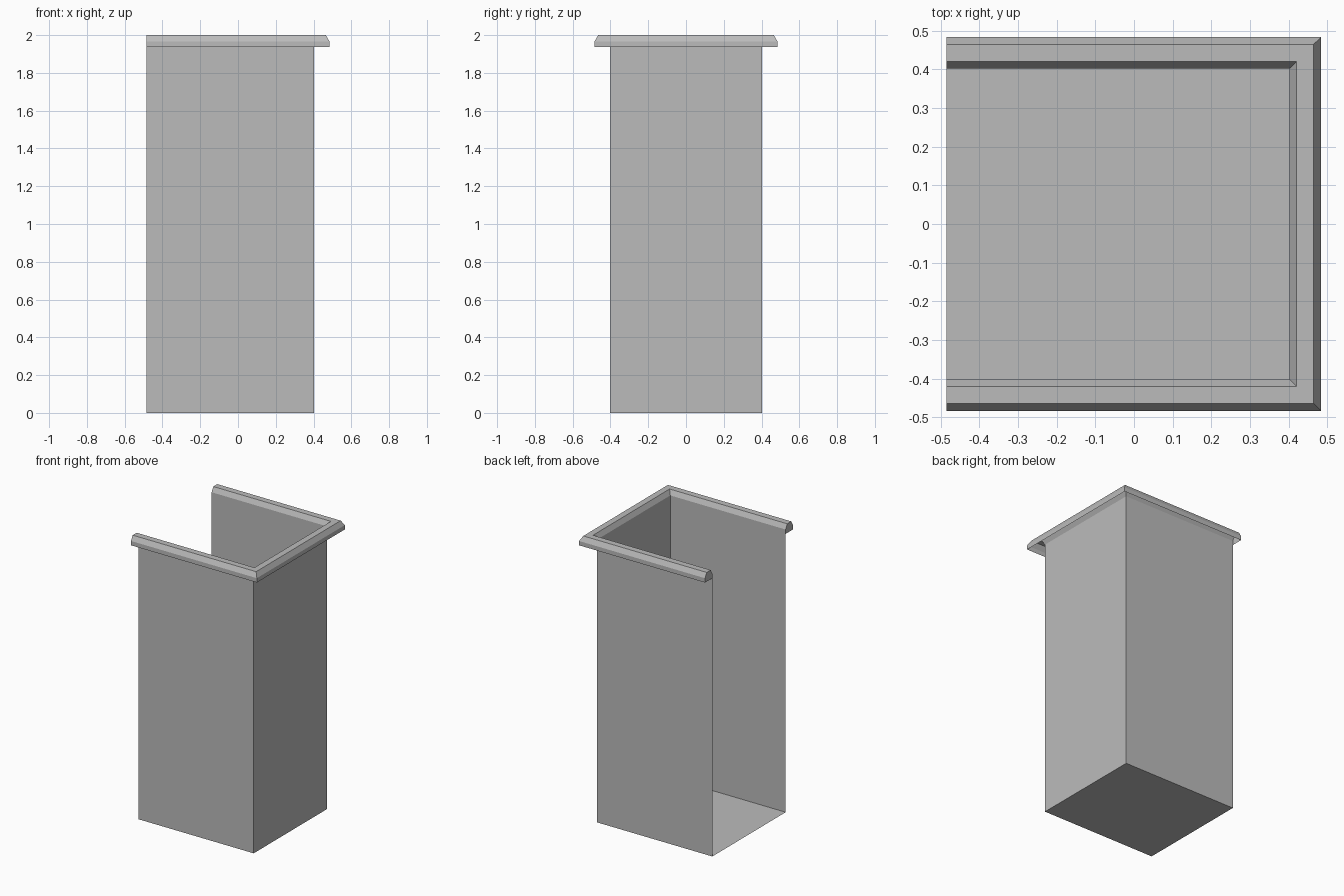
import bpy
import bmesh

cube = bpy.data.objects.get("Cube")
if cube:
    bpy.data.objects.remove(cube, do_unlink=True)

OPEN_X = -0.485   # open side
WALL = 0.403      # wall distance from the centre
RIM_Z = 1.937     # lower edge of the rim

grey = bpy.data.materials.new("plain grey")
grey.use_nodes = True
colour = (0.5, 0.5, 0.5, 1)
grey.diffuse_color = colour
grey.node_tree.nodes["Principled BSDF"].inputs["Base Color"].default_value = colour


def sweep(name, profile, floor=False, caps=False):
    """Sweep an (offset, height) profile round three sides, with mitred corners."""
    bm = bmesh.new()
    rows = []
    for o, z in profile:
        path = [(OPEN_X, -o), (o, -o), (o, o), (OPEN_X, o)]
        rows.append([bm.verts.new((x, y, z)) for x, y in path])
    for low, high in zip(rows, rows[1:]):
        for i in range(3):
            bm.faces.new((low[i], low[i + 1], high[i + 1], high[i]))
    if floor:
        bm.faces.new(rows[0][::-1])
    if caps:
        bm.faces.new([r[0] for r in rows])
        bm.faces.new([r[-1] for r in reversed(rows)])
    mesh = bpy.data.meshes.new(name)
    bm.to_mesh(mesh)
    bm.free()
    mesh.materials.append(grey)
    obj = bpy.data.objects.new(name, mesh)
    bpy.context.collection.objects.link(obj)
    return obj


# Thin sheet walls and floor, open on one side
sweep("box_body", [(WALL, 0), (WALL, RIM_Z)], floor=True)

# Folded rim, hollow underneath, closed at both ends
sweep("folded_rim", [(WALL, RIM_Z), (WALL, 1.967), (0.421, 2.0),
                     (0.465, 2.0), (0.484, 1.967), (0.484, RIM_Z)], caps=True)
